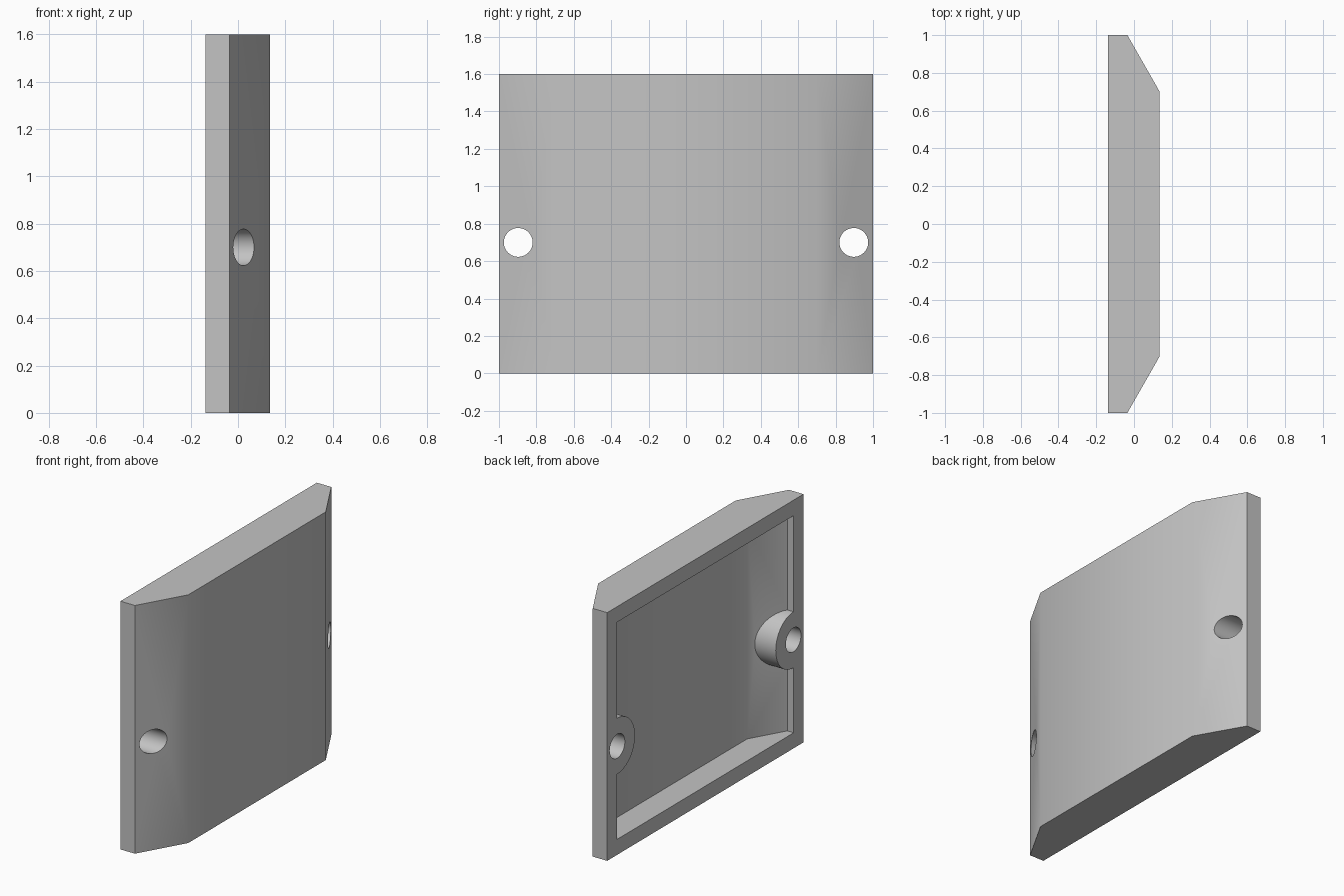
import bpy, bmesh, math

default = bpy.data.objects.get("Cube")
if default:
    bpy.data.objects.remove(default, do_unlink=True)

HOLE_Y, HOLE_Z = 0.897, 0.7
WALL = 0.1

grey = bpy.data.materials.new("plain_grey")
grey.use_nodes = True
grey.diffuse_color = (0.55, 0.55, 0.55, 1)
grey.node_tree.nodes["Principled BSDF"].inputs["Base Color"].default_value = (0.55, 0.55, 0.55, 1)


def prism(name, half_profile, z0, z1):
    """Extrude an x-y outline, mirrored across y = 0, from z0 to z1."""
    outline = half_profile + [(x, -y) for x, y in reversed(half_profile)]
    bm = bmesh.new()
    base = bm.faces.new([bm.verts.new((x, y, z0)) for x, y in outline])
    top = bmesh.ops.extrude_face_region(bm, geom=[base])["geom"]
    moved = [v for v in top if isinstance(v, bmesh.types.BMVert)]
    bmesh.ops.translate(bm, verts=moved, vec=(0, 0, z1 - z0))
    bmesh.ops.recalc_face_normals(bm, faces=bm.faces)
    mesh = bpy.data.meshes.new(name)
    bm.to_mesh(mesh)
    bm.free()
    mesh.materials.append(grey)
    obj = bpy.data.objects.new(name, mesh)
    bpy.context.collection.objects.link(obj)
    return obj


def rod(name, radius, y):
    """Cylinder along x, long enough to pass through the cover."""
    bpy.ops.mesh.primitive_cylinder_add(vertices=64, radius=radius, depth=1,
                                        location=(0, y, HOLE_Z),
                                        rotation=(0, math.pi / 2, 0))
    obj = bpy.context.object
    obj.name = name
    obj.data.materials.append(grey)
    return obj


def cut(target, cutter):
    """Subtract the cutter from the target and discard it."""
    cutter.hide_render = True
    mod = target.modifiers.new("cut", "BOOLEAN")
    mod.operation, mod.solver, mod.object = "DIFFERENCE", "EXACT", cutter
    bpy.context.view_layer.objects.active = target
    bpy.ops.object.modifier_apply(modifier=mod.name)
    bpy.data.objects.remove(cutter, do_unlink=True)


# Outer body with bevelled ends, and the hollow that opens on the flat side
cover = prism("cover_plate", [(-0.138, -1), (-0.035, -1), (0.136, -0.7)], 0, 1.6)
hollow = prism("hollow", [(-0.3, -1 + WALL), (-0.093, -1 + WALL), (0.036, -0.674)],
               WALL, 1.6 - WALL)

# Screw bosses stay solid inside the hollow
for side in (-1, 1):
    cut(hollow, rod("boss", 0.18, side * HOLE_Y))
cut(cover, hollow)

# Screw holes run right through
for side in (-1, 1):
    cut(cover, rod("screw_hole", 0.077, side * HOLE_Y))

# Smooth shading, sharp edges kept
bpy.ops.object.select_all(action="DESELECT")
cover.select_set(True)
bpy.context.view_layer.objects.active = cover
bpy.ops.object.shade_smooth_by_angle(angle=math.radians(30))
